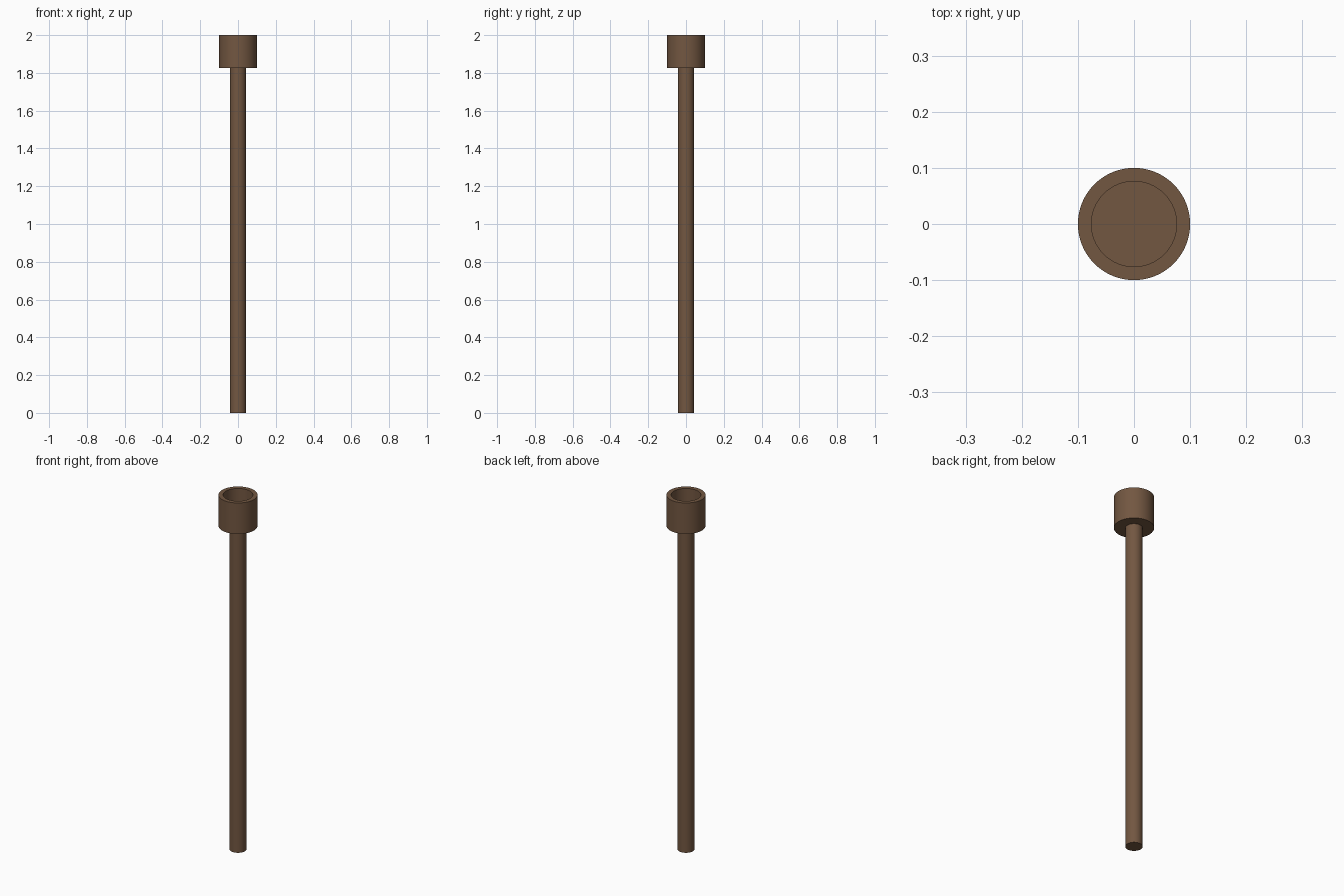
import bpy, bmesh, math

if "Cube" in bpy.data.objects:
    bpy.data.objects.remove(bpy.data.objects["Cube"])

SIDES = 64

wood = bpy.data.materials.new("brown_wood")
wood.diffuse_color = (0.17, 0.095, 0.053, 1)
wood.use_nodes = True
wood.node_tree.nodes["Principled BSDF"].inputs["Base Color"].default_value = wood.diffuse_color


def lathe(name, profile):
    """Revolve (radius, z) points around z; the end points are capped flat."""
    bm = bmesh.new()
    rings = []
    for r, z in profile:
        rings.append([bm.verts.new((r * math.cos(2 * math.pi * i / SIDES),
                                    r * math.sin(2 * math.pi * i / SIDES), z))
                      for i in range(SIDES)])
    for a, b in zip(rings, rings[1:]):
        for i in range(SIDES):
            j = (i + 1) % SIDES
            bm.faces.new((a[i], a[j], b[j], b[i]))
    bm.faces.new(rings[0][::-1])
    bm.faces.new(rings[-1])
    bmesh.ops.recalc_face_normals(bm, faces=bm.faces[:])
    mesh = bpy.data.meshes.new(name)
    bm.to_mesh(mesh)
    bm.free()
    obj = bpy.data.objects.new(name, mesh)
    bpy.context.collection.objects.link(obj)
    mesh.materials.append(wood)
    bpy.ops.object.select_all(action='DESELECT')
    obj.select_set(True)
    bpy.context.view_layer.objects.active = obj
    bpy.ops.object.shade_smooth_by_angle(angle=math.radians(30))
    return obj


# Long round shaft
lathe("shaft", [(0.043, 0), (0.043, 1.826)])

# Hollow cup on top: outer wall, rim, inner wall, floor
lathe("cup", [(0.1, 1.825), (0.1, 2.0), (0.076, 2.0), (0.076, 1.85)])
